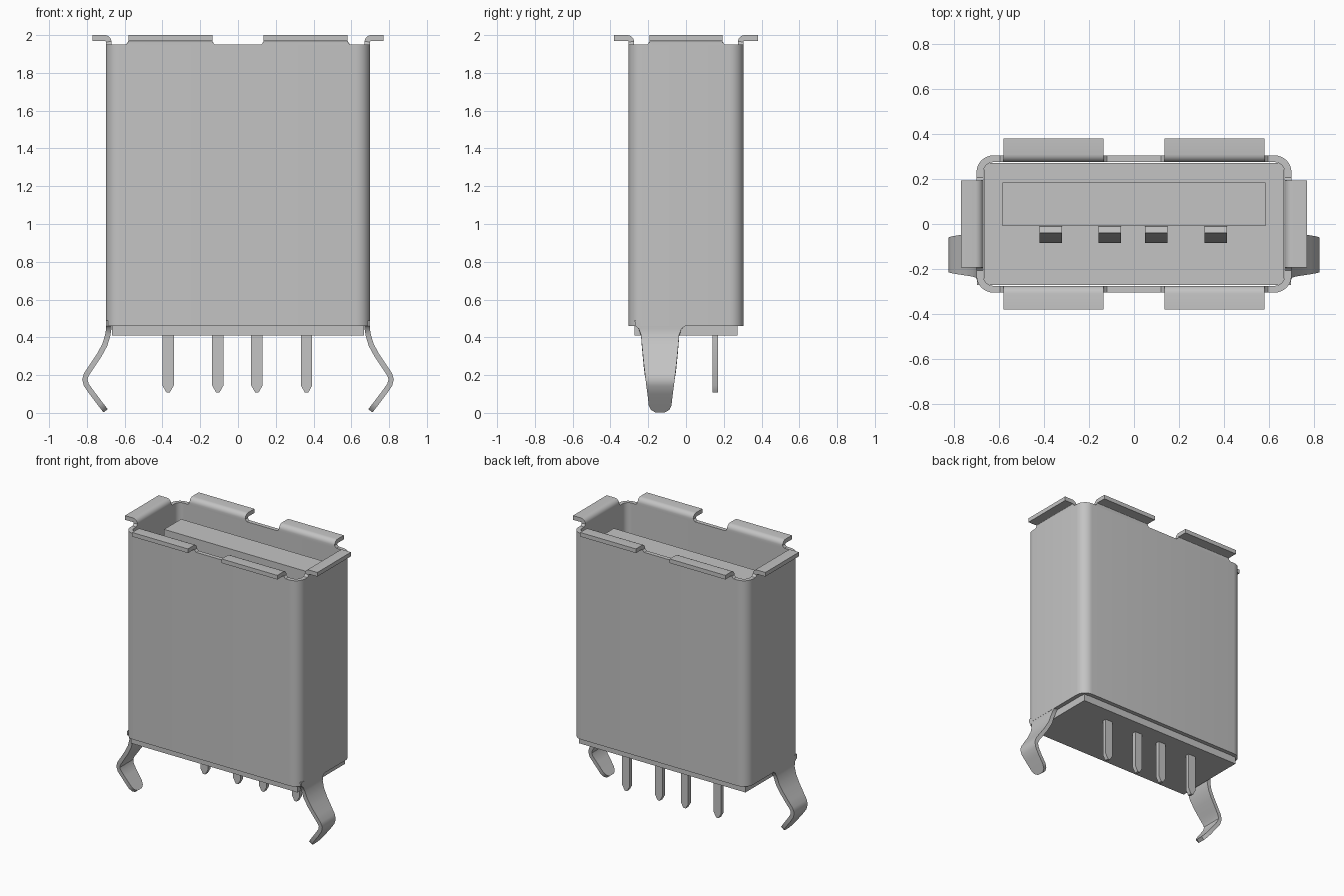
import bpy, bmesh, math
from mathutils import Vector

cube = bpy.data.objects.get("Cube")
if cube:
    bpy.data.objects.remove(cube, do_unlink=True)

metal = bpy.data.materials.new("light grey")
metal.use_nodes = True
GREY = (0.55, 0.55, 0.55, 1)
metal.diffuse_color = GREY
metal.node_tree.nodes["Principled BSDF"].inputs["Base Color"].default_value = GREY


def finish(name, bm, smooth=True):
    bmesh.ops.recalc_face_normals(bm, faces=bm.faces)
    mesh = bpy.data.meshes.new(name)
    bm.to_mesh(mesh)
    bm.free()
    mesh.materials.append(metal)
    obj = bpy.data.objects.new(name, mesh)
    bpy.context.collection.objects.link(obj)
    if smooth:
        bpy.ops.object.select_all(action='DESELECT')
        obj.select_set(True)
        bpy.context.view_layer.objects.active = obj
        bpy.ops.object.shade_smooth_by_angle(angle=math.radians(35))
    return obj


def skin(rings, closed=False):
    """Join equal rings of points with quads; cap the ends unless closed."""
    bm = bmesh.new()
    rows = [[bm.verts.new(p) for p in ring] for ring in rings]
    n = len(rows[0])
    pairs = list(zip(rows, rows[1:])) + ([(rows[-1], rows[0])] if closed else [])
    for a, b in pairs:
        for i in range(n):
            j = (i + 1) % n
            bm.faces.new((a[i], a[j], b[j], b[i]))
    if not closed:
        bm.faces.new(rows[0])
        bm.faces.new(rows[-1])
    return bm


def box(name, x, y, z):
    ring = [(x[0], y[0]), (x[1], y[0]), (x[1], y[1]), (x[0], y[1])]
    return finish(name, skin([[(*p, h) for p in ring] for h in z]), False)


def strip(name, path, thick, out, side, centre):
    """Bent sheet strip: path of (outward, height, half width) points."""
    out, side = Vector(out), Vector(side)
    pts = [Vector(p[:2]) for p in path]
    rings = []
    for i, (u, z, half) in enumerate(path):
        before = (pts[i] - pts[max(i - 1, 0)]).normalized()
        after = (pts[min(i + 1, len(pts) - 1)] - pts[i]).normalized()
        t = (before + after).normalized()
        n = Vector((-t.y, t.x)) * thick / 2
        ring = []
        for s, w in ((1, -half), (1, half), (-1, half), (-1, -half)):
            p = out * (u + s * n.x) + side * (centre + w)
            p.z = z + s * n.y
            ring.append(p)
        rings.append(ring)
    return finish(name, skin(rings))


def rounded_rect(hx, hy, r, z, steps=8):
    ring = []
    for q, (sx, sy) in enumerate(((1, 1), (-1, 1), (-1, -1), (1, -1))):
        for k in range(steps + 1):
            a = (q + k / steps) * math.pi / 2
            ring.append((sx * (hx - r) + r * math.cos(a),
                         sy * (hy - r) + r * math.sin(a), z))
    return ring


# Sheet metal shell, open at the top
LOW, TOP, T = 0.46, 1.95, 0.03
HX, HY, R = 0.70, 0.305, 0.075
finish("shell", skin([rounded_rect(HX, HY, R, LOW), rounded_rect(HX, HY, R, TOP),
                      rounded_rect(HX - T, HY - T, R - T, TOP),
                      rounded_rect(HX - T, HY - T, R - T, LOW)], closed=True))

# Insulator block and tongue
box("housing_base", (-0.667, 0.667), (-0.272, 0.272), (0.41, 0.85))
box("tongue", (-0.585, 0.585), (-0.01, 0.185), (0.84, 1.88))


# Flared tabs around the mouth
def tab(name, wall, reach, half, out, side, centre):
    mid, bend = wall - T / 2, 0.02
    path = [(mid, TOP - 0.005, half + 0.022), (mid, TOP + 0.003, half + 0.009),
            (mid, TOP + 0.015, half)]
    for k in range(1, 6):
        a = k / 5 * math.pi / 2
        path.append((mid + bend * (1 - math.cos(a)),
                     1.965 + bend * math.sin(a), half))
    path.append((reach, 1.985, half))
    strip(name, path, T, out, side, centre)


for s, end in ((1, "left"), (-1, "right")):
    tab(end + "_end_tab", HX, 0.77, 0.193, (s, 0, 0), (0, 1, 0), 0)
    for d, face in ((-1, "front"), (1, "back")):
        tab(face + "_" + end + "_tab", HY, 0.38, 0.223,
            (0, d, 0), (1, 0, 0), s * 0.358)

# Spring legs
LEG = [(0.685, 0.49, 0.135), (0.685, 0.46, 0.132), (0.684, 0.445, 0.113),
       (0.69, 0.41, 0.101), (0.705, 0.36, 0.097), (0.735, 0.305, 0.092),
       (0.775, 0.245, 0.086), (0.802, 0.205, 0.081), (0.811, 0.178, 0.077),
       (0.803, 0.148, 0.073), (0.775, 0.108, 0.067), (0.728, 0.046, 0.060),
       (0.711, 0.024, 0.048), (0.701, 0.011, 0.025)]
for s, end in ((1, "left"), (-1, "right")):
    strip(end + "_spring_leg", LEG, 0.028, (s, 0, 0), (0, 1, 0), -0.137)

# Contacts on the tongue and solder pins below
for i, x in enumerate((-0.37, -0.107, 0.1, 0.363), 1):
    strip(f"contact_{i}", [(-0.025, 0.84, 0.05), (-0.025, 1.15, 0.05),
                           (-0.07, 1.5, 0.05), (-0.025, 1.75, 0.05)],
          0.03, (0, 1, 0), (1, 0, 0), x)
    strip(f"solder_pin_{i}", [(0.155, 0.43, 0.03), (0.155, 0.145, 0.03),
                              (0.155, 0.108, 0.009)],
          0.03, (0, 1, 0), (1, 0, 0), x)
